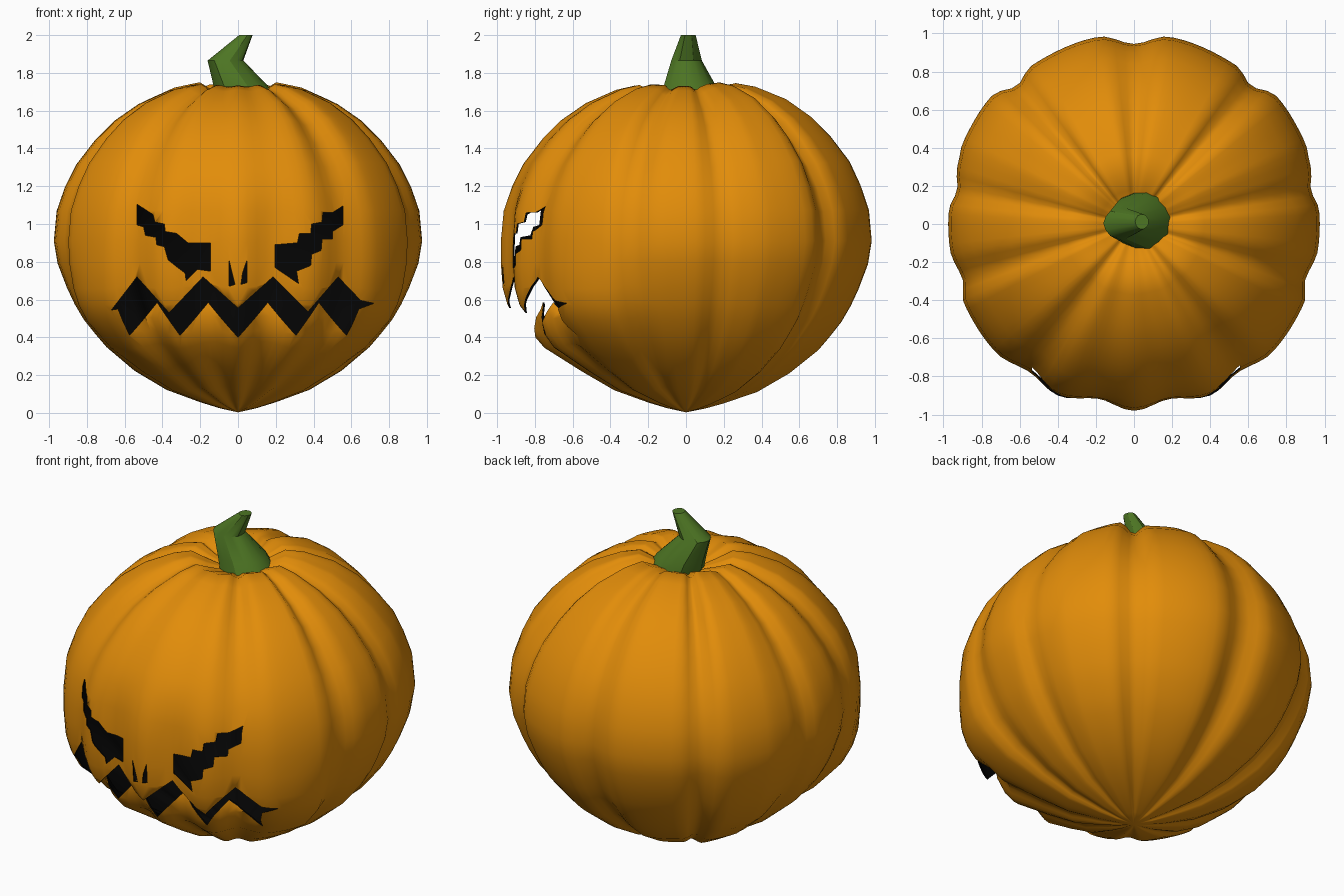
import bpy, bmesh, math
from math import sin, cos, pi, radians

if "Cube" in bpy.data.objects:
    bpy.data.objects.remove(bpy.data.objects["Cube"])


def material(name, rgb):
    m = bpy.data.materials.new(name)
    m.diffuse_color = (*rgb, 1)
    m.use_nodes = True
    m.node_tree.nodes["Principled BSDF"].inputs["Base Color"].default_value = m.diffuse_color
    return m


ORANGE = material("pumpkin orange", (0.76, 0.265, 0.003))
BLACK = material("inside black", (0.001, 0.001, 0.001))
GREEN = material("stem green", (0.075, 0.18, 0.017))


def make_object(name, bm, mats):
    bmesh.ops.recalc_face_normals(bm, faces=bm.faces)
    me = bpy.data.meshes.new(name)
    bm.to_mesh(me)
    bm.free()
    for m in mats:
        me.materials.append(m)
    ob = bpy.data.objects.new(name, me)
    bpy.context.collection.objects.link(ob)
    return ob


def activate(ob):
    bpy.ops.object.select_all(action='DESELECT')
    ob.select_set(True)
    bpy.context.view_layer.objects.active = ob


def bridge(bm, a, b):
    n = len(a)
    for i in range(n):
        bm.faces.new((a[i], a[(i + 1) % n], b[(i + 1) % n], b[i]))


def blend(table, x, smooth=True):
    """Lookup in a table of (x, value) pairs."""
    if x <= table[0][0]:
        return table[0][1]
    for (x0, v0), (x1, v1) in zip(table, table[1:]):
        if x <= x1:
            t = (x - x0) / (x1 - x0)
            return v0 + (v1 - v0) * ((1 - cos(pi * t)) / 2 if smooth else t)
    return table[-1][1]


# Pumpkin body: side profile (radius, height) and rib outline (angle, radius)
PROFILE = [(.10, .025), (.2, .055), (.38, .12), (.55, .22), (.70, .345), (.76, .415),
           (.82, .49), (.87, .575), (.91, .66), (.96, .79), (.98, .91), (.965, 1.07),
           (.92, 1.2), (.86, 1.32), (.76, 1.45), (.66, 1.55), (.53, 1.64), (.37, 1.71),
           (.27, 1.733), (.18, 1.695), (.1, 1.665)]
RIBS = [(-90, .98), (-79, .935), (-66, .985), (-55, .95), (-43, .99), (-25, .985),
        (-18, .945), (-8, .975), (4, .975), (11, .945), (18, .975), (26, .995), (42, 1.005),
        (50, .95), (57, .99), (79, 1.0), (90, .945)]
UPPER_RIBS = [(-90, .98), (-79, .97)] + RIBS[2:-1] + [(90, .96)]
# Jaw bulge: (height, extra radius) and (sine of angle, weight)
JAW = [(.2, 0), (.345, .05), (.5, .08), (.6, .075), (.66, .06), (.79, .02), (.91, 0)]
JAW_SIDE = [(-.6, 1), (-.1, 0)]


def rib(a, z):
    """Outline radius, the same on both sides of x = 0."""
    d = math.degrees(math.asin(max(-1, min(1, sin(a)))))
    up = blend([(.95, 0), (1.3, 1)], z)
    return blend(RIBS, d) * (1 - up) + blend(UPPER_RIBS, d) * up


SEG = 120
bm = bmesh.new()
rings = []
for i, (r, z) in enumerate(PROFILE):
    r0, z0 = PROFILE[max(i - 1, 0)]
    r1, z1 = PROFILE[min(i + 1, len(PROFILE) - 1)]
    length = math.hypot(r1 - r0, z1 - z0)
    nr, nz = (z1 - z0) / length, -(r1 - r0) / length
    gain = min(1, r / .5) * (1.2 if z > 1.2 else 1)
    if z < .3:
        gain *= .7
    ring = []
    for k in range(SEG):
        a = 2 * pi * k / SEG
        d = (rib(a, z) - .98) * gain
        rad = r + nr * d + blend(JAW, z) * blend(JAW_SIDE, sin(a))
        ring.append(bm.verts.new((rad * cos(a), rad * sin(a), z + nz * d)))
    rings.append(ring)
for a, b in zip(rings, rings[1:]):
    bridge(bm, a, b)
for ring, z in ((rings[0], .003), (rings[-1], 1.65)):
    pole = bm.verts.new((0, 0, z))
    for k in range(SEG):
        bm.faces.new((ring[k], ring[(k + 1) % SEG], pole))
pumpkin = make_object("pumpkin_shell", bm, [ORANGE, BLACK])
activate(pumpkin)

# Thin hollow wall with a black inside
wall = pumpkin.modifiers.new("wall", 'SOLIDIFY')
wall.thickness, wall.offset, wall.material_offset = .008, -1, 1
bpy.ops.object.modifier_apply(modifier="wall")

# Carved face, as front outlines (x, z)
MOUTH = [(-.67, .545), (-.535, .72), (-.365, .53), (-.185, .72), (0, .555), (.185, .72),
         (.37, .535), (.53, .72), (.65, .595), (.72, .58), (.64, .55), (.58, .41),
         (.46, .585), (.31, .41), (.17, .585), (0, .4), (-.17, .585), (-.31, .41),
         (-.46, .585), (-.58, .41), (-.635, .55)]
EYE_R = [(.555, 1.095), (.555, .995), (.5, .96), (.5, .92), (.445, .92), (.44, .86),
         (.39, .84), (.385, .78), (.31, .75), (.32, .685), (.195, .77), (.195, .89),
         (.315, .9), (.325, .95), (.385, .95), (.39, 1.0), (.445, 1.01), (.45, 1.06),
         (.5, 1.06)]
EYE_L = [(-.535, 1.105), (-.535, .995), (-.5, .985), (-.49, .94), (-.435, .93), (-.43, .89),
         (-.39, .88), (-.37, .81), (-.32, .77), (-.28, .74), (-.275, .7), (-.215, .76),
         (-.145, .75), (-.145, .9), (-.265, .9), (-.325, .95), (-.385, .96), (-.39, 1.0),
         (-.44, 1.01), (-.45, 1.05)]
NOSTRIL_L = [(-.048, .81), (-.016, .68), (-.048, .67)]
NOSTRIL_R = [(.048, .81), (.024, .74), (.016, .68), (.048, .69)]

bm = bmesh.new()
for outline in (MOUTH, EYE_R, EYE_L, NOSTRIL_L, NOSTRIL_R):
    near, far = ([bm.verts.new((x, y, z)) for x, z in outline] for y in (-1.5, -.2))
    bridge(bm, near, far)
    bm.faces.new(near)
    bm.faces.new(far)
for f in bm.faces:
    f.material_index = 1
cutter = make_object("face_cutter", bm, [ORANGE, BLACK])
cutter.hide_render = True

carve = pumpkin.modifiers.new("carve", 'BOOLEAN')
carve.operation, carve.solver, carve.object = 'DIFFERENCE', 'EXACT', cutter
bpy.ops.object.modifier_apply(modifier="carve")
bpy.data.objects.remove(cutter)

# Lower teeth lean inwards, behind the upper lip
MOUTH_MIDDLE = [(0, .48), (.17, .65), (.31, .5), (.37, .53), (.46, .615), (.58, .53)]
for v in pumpkin.data.vertices:
    x, y, z = v.co
    if y < -.3 and abs(x) < .59 and z < blend(MOUTH_MIDDLE, abs(x), False):
        r = math.hypot(x, y)
        s = 1 - blend([(.385, 0), (.585, .13)], z, False) / r
        v.co.x, v.co.y = x * (.5 + s / 2), y * s
bpy.ops.object.shade_smooth_by_angle(angle=radians(65))

# Bent stem: rings of (centre x, centre y, radius x, radius y, height)
STEM = [(.045, .02, .16, .155, 1.67), (.015, .02, .145, .14, 1.735),
        (-.065, .003, .096, .083, 1.865), (.042, .012, .036, .04, 2.0)]
bm = bmesh.new()
rings = []
for cx, cy, rx, ry, z in STEM:
    ring = []
    for k in range(14):
        a = 2 * pi * k / 14
        g = 1 if k % 2 else .97
        ring.append(bm.verts.new((cx + rx * g * cos(a), cy + ry * g * sin(a), z)))
    rings.append(ring)
for a, b in zip(rings, rings[1:]):
    bridge(bm, a, b)
bm.faces.new(rings[0])
bm.faces.new(rings[-1])
stem = make_object("stem", bm, [GREEN])
activate(stem)
bpy.ops.object.shade_smooth_by_angle(angle=radians(30))
